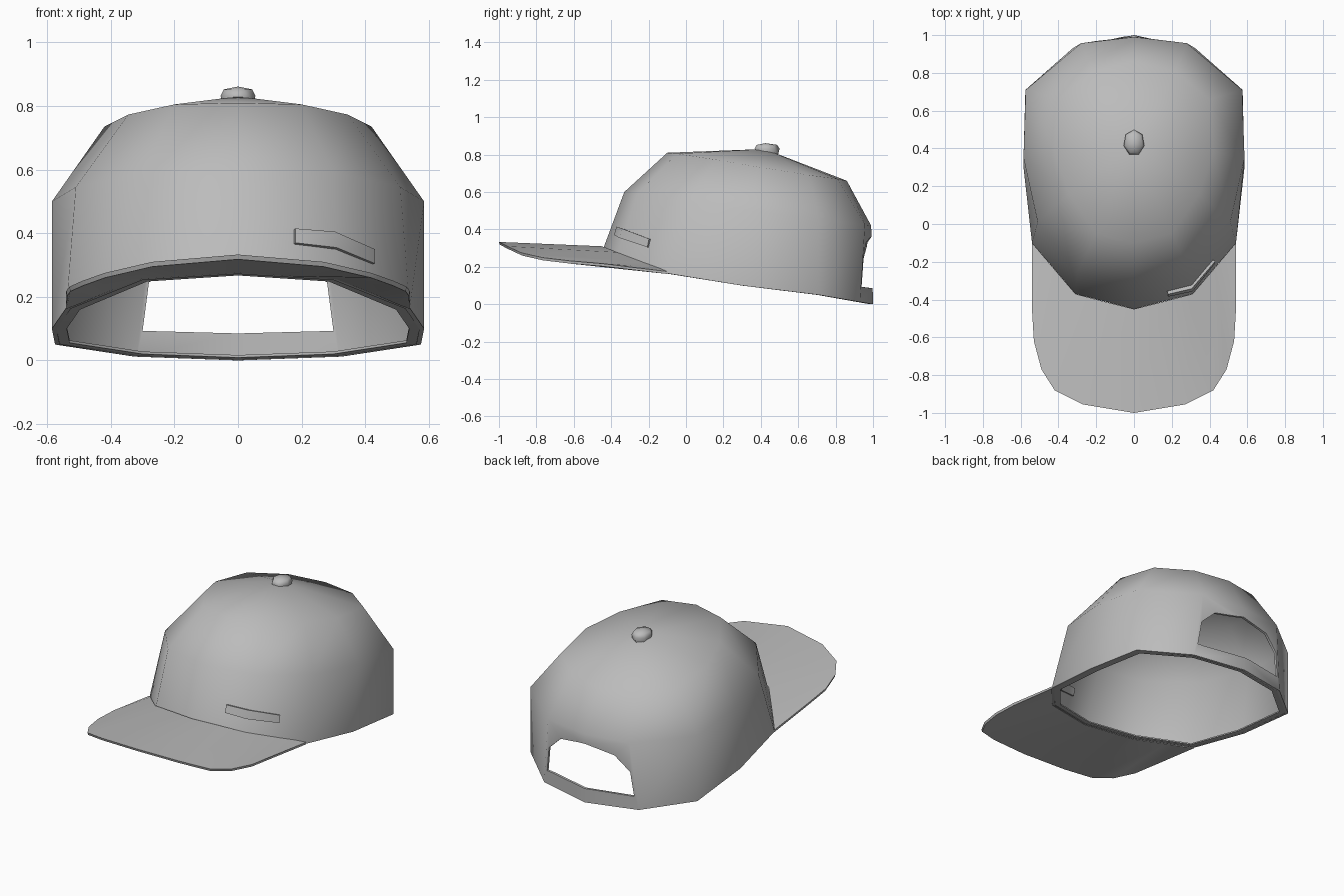
import bpy, bmesh, math

if "Cube" in bpy.data.objects:
    bpy.data.objects.remove(bpy.data.objects["Cube"])

grey = bpy.data.materials.new("grey_fabric")
grey.diffuse_color = (0.5, 0.5, 0.5, 1)
grey.use_nodes = True
grey.node_tree.nodes["Principled BSDF"].inputs["Base Color"].default_value = grey.diffuse_color


def make(name, verts, faces):
    mesh = bpy.data.meshes.new(name)
    mesh.from_pydata(verts, [], faces)
    bm = bmesh.new()
    bm.from_mesh(mesh)
    bmesh.ops.remove_doubles(bm, verts=bm.verts, dist=1e-4)
    bmesh.ops.recalc_face_normals(bm, faces=bm.faces)
    bm.to_mesh(mesh)
    bm.free()
    mesh.materials.append(grey)
    ob = bpy.data.objects.new(name, mesh)
    bpy.context.collection.objects.link(ob)
    return ob


def bake(ob):
    """Apply all modifiers."""
    bpy.context.view_layer.update()
    evaluated = ob.evaluated_get(bpy.context.evaluated_depsgraph_get())
    ob.data = bpy.data.meshes.new_from_object(evaluated)
    ob.modifiers.clear()


def smooth(ob, angle):
    bpy.ops.object.select_all(action='DESELECT')
    ob.select_set(True)
    bpy.context.view_layer.objects.active = ob
    bpy.ops.object.shade_smooth_by_angle(angle=math.radians(angle))


def thicken(ob, depth):
    mod = ob.modifiers.new("thickness", 'SOLIDIFY')
    mod.thickness = depth
    mod.offset = -1
    mod.use_even_offset = True


def mirrored(half):
    """Complete a half outline by mirroring it across x = 0."""
    return half + [(-x, y, z) for x, y, z in reversed(half) if x > 0]


def strip(rows, closed, wrap=False):
    """Quads between successive rows of equal length."""
    n, m = len(rows[0]), len(rows)
    faces = []
    for r in range(m if wrap else m - 1):
        s = (r + 1) % m
        for i in range(n if closed else n - 1):
            j = (i + 1) % n
            faces.append((r * n + i, r * n + j, s * n + j, s * n + i))
    return [v for row in rows for v in row], faces


# Crown: three tilted rings (front to back) closed by a fan at the apex
rings = [mirrored(h) for h in (
    [(0, -.45, .277), (.31, -.37, .257), (.54, -.1, .165), (.585, .3, .1),
     (.575, .71, .05), (.325, .93, .012), (0, 1, 0)],
    [(0, -.33, .6), (.30, -.26, .59), (.51, .01, .545), (.585, .35, .5),
     (.573, .71, .455), (.28, .957, .425), (0, .99, .42)],
    [(0, -.1, .81), (.2, -.05, .805), (.345, .16, .773), (.42, .38, .735),
     (.40, .66, .69), (.22, .81, .67), (0, .86, .66)],
)]
verts, faces = strip(rings, True)
apex, n = len(verts), len(rings[0])
verts.append((0, .42, .83))
faces += [(2 * n + i, 2 * n + (i + 1) % n, apex) for i in range(n)]
crown = make("crown", verts, faces)
if sum(p.normal.z for p in crown.data.polygons) < 0:
    crown.data.flip_normals()
thicken(crown, .015)

# Arched rear opening, cut through the back of the crown
arch = mirrored([(0, 0, .085), (.30, 0, .093), (.28, 0, .245), (.19, 0, .33), (0, 0, .36)])
verts, faces = strip([[(x, y, z) for x, _, z in arch] for y in (.6, 1.3)], True)
k = len(arch)
faces += [tuple(range(k)), tuple(range(2 * k - 1, k - 1, -1))]
cutter = make("opening_cutter", verts, faces)
cut = crown.modifiers.new("opening", 'BOOLEAN')
cut.operation = 'DIFFERENCE'
cut.solver = 'EXACT'
cut.object = cutter
bake(crown)
bpy.data.objects.remove(cutter)
smooth(crown, 55)

# Hem: narrow flange turned inwards round the lower rim
inner = [(x * .92, .3 + (y - .3) * .935, z - .2 * (.3 - y) * .065) for x, y, z in rings[0]]
hem = make("hem", *strip([
    rings[0], inner,
    [(x, y, z + .008) for x, y, z in inner],
    [(x * .98, .3 + (y - .3) * .985, z + .008) for x, y, z in rings[0]]], True, True))
smooth(hem, 30)

# Brim: wedge from the crown seam to the curved outer edge
seam = mirrored([(.54, -.1, .175), (.5, -.147, .195), (.43, -.23, .225),
                 (.31, -.37, .278), (.16, -.41, .295), (0, -.45, .31)])
edge = mirrored([(.54, -.45, .218), (.53, -.62, .232), (.49, -.77, .25),
                 (.42, -.88, .275), (.27, -.955, .31), (0, -1, .333)])
under_edge = [(x * .995, y * .995, z - .015) for x, y, z in edge]
under_seam = mirrored([(.54, -.1, .162), (.5, -.147, .177), (.43, -.23, .207),
                       (.31, -.37, .255), (.16, -.41, .265), (0, -.45, .275)])
brim = make("brim", *strip([seam, edge, under_edge, under_seam], False, True))
bm = bmesh.new()
bm.from_mesh(brim.data)
bmesh.ops.holes_fill(bm, edges=bm.edges, sides=0)
bmesh.ops.recalc_face_normals(bm, faces=bm.faces)
bm.to_mesh(brim.data)
bm.free()
smooth(brim, 40)

# Top button: low seven-sided dome
levels = [(.05, .80), (.056, .832), (.046, .852)]
rows = [[(r * math.sin(a), .43 + 1.25 * r * math.cos(a), z)
         for a in (2 * math.pi * i / 7 for i in range(7))] for r, z in levels]
verts, faces = strip(rows, True)
verts.append((0, .425, .861))
faces += [(14 + i, 14 + (i + 1) % 7, 21) for i in range(7)]
smooth(make("top_button", verts, faces), 60)

# Small raised tab wrapped round the front corner of the crown
upper = [(.18, -.372, .415), (.305, -.343, .405), (.43, -.198, .35)]
lower = [(.18, -.385, .37), (.31, -.357, .355), (.43, -.207, .305)]
tab = make("front_tab", *strip([lower, upper], False))
if sum(p.normal.y for p in tab.data.polygons) > 0:
    tab.data.flip_normals()
thicken(tab, .045)
bake(tab)
smooth(tab, 50)
